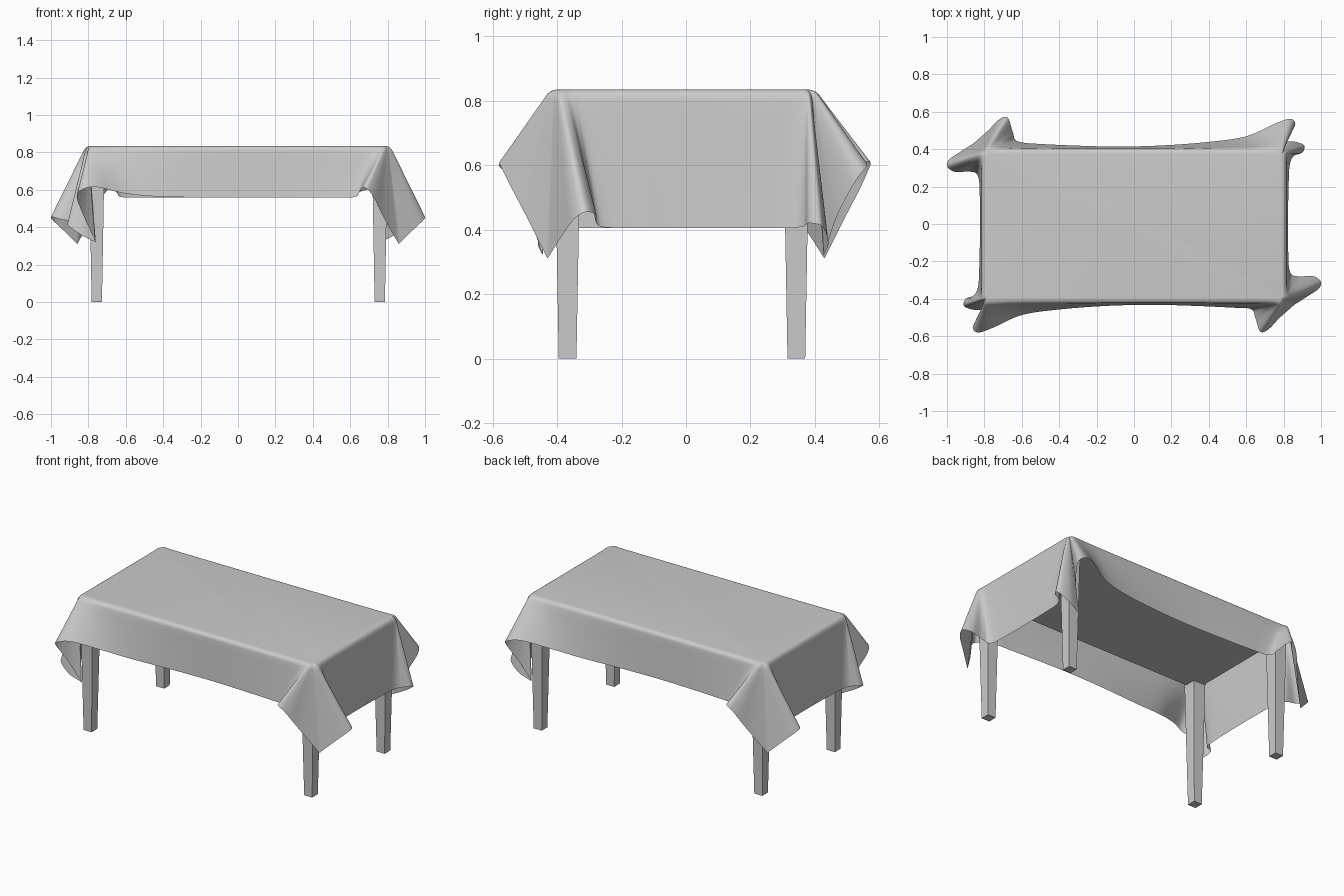
import bpy, bmesh
from mathutils import Vector

if "Cube" in bpy.data.objects:
    bpy.data.objects.remove(bpy.data.objects["Cube"])

W, D, TOP, R = 0.815, 0.412, 0.835, 0.04  # cloth half width, half depth, height, corner radius
YC = -0.01                                # table centre in y

# Hem points: position along the table edge, then hem x, y, z
FRONT = [(-.815, -.76, -.445, .32), (-.81, -.82, -.49, .45), (-.80, -.862, -.55, .56),
         (-.79, -.835, -.58, .60), (-.765, -.755, -.555, .615), (-.62, -.6, -.487, .58),
         (-.4, -.4, -.457, .563), (-.15, -.15, -.438, .56), (.1, .1, -.432, .56),
         (.35, .33, -.438, .56), (.56, .52, -.447, .56), (.70, .625, -.455, .562),
         (.76, .648, -.50, .585), (.785, .675, -.575, .612), (.795, .72, -.562, .57),
         (.805, .78, -.50, .45), (.815, .86, -.43, .31)]
SIDE = [(-.412, .86, -.43, .31), (-.402, .93, -.385, .38), (-.393, .988, -.345, .435),
        (-.385, .999, -.308, .455), (-.37, .955, -.278, .445), (-.345, .875, -.28, .425),
        (-.30, .832, -.25, .407), (-.14, .824, -.1, .405), (.05, .824, .07, .405),
        (.22, .827, .22, .405), (.33, .833, .33, .405), (.375, .855, .38, .41),
        (.39, .90, .40, .42), (.395, .908, .44, .41), (.402, .84, .46, .36),
        (.412, .76, .445, .32)]


def spline(points, steps=8):
    """Catmull-Rom through the points, end point left out."""
    p = [Vector(q) for q in points]
    p = [2 * p[0] - p[1]] + p + [2 * p[-1] - p[-2]]
    out = []
    for i in range(1, len(p) - 2):
        a, b, c, d = p[i - 1:i + 3]
        for k in range(steps):
            t = k / steps
            out.append(0.5 * (2 * b + (c - a) * t + (2 * a - 5 * b + 4 * c - d) * t * t
                              + (3 * b - a - 3 * c + d) * t ** 3))
    return out


def clamp(v, m):
    return max(-m, min(m, v))


def strand(ax, ay, hem):
    """One line of cloth from the table top over the rounded edge to the hem."""
    # the back hem hangs a little closer to the table than the front one
    near = min(1, max(0, (hem.y - .2) / .2)) * min(1, max(0, (hem.x + .75) / .2))
    hem = hem - Vector((0, .018 * near, 0))
    inner = Vector((clamp(ax, W - R), clamp(ay, D - R), 0))
    out = (Vector((ax, ay, 0)) - inner).normalized()
    base = inner + Vector((0, YC, TOP))
    start, edge = base + out * (R - .028), base + out * R
    turn = edge.lerp(hem, .09)
    pts = [start.lerp(edge, t).lerp(edge.lerp(turn, t), t) for t in (0, .2, .4, .6, .8)]
    return pts + [turn.lerp(hem, k / 8) for k in range(9)]


# Tablecloth: half of the rim is described, the other half is turned by 180 degrees
half = [(q[0], -D, Vector(q[1:])) for q in map(list, spline(FRONT))]
half += [(W, q[0], Vector(q[1:])) for q in map(list, spline(SIDE))]
rim = half + [(-x, -y, Vector((-h.x, -h.y, h.z))) for x, y, h in half]
bm = bmesh.new()
cols = [[bm.verts.new(p) for p in strand(*r)] for r in rim]
for i, a in enumerate(cols):
    b = cols[(i + 1) % len(cols)]
    for j in range(len(a) - 1):
        bm.faces.new((a[j], a[j + 1], b[j + 1], b[j]))
bm.faces.new([c[0] for c in cols])
bmesh.ops.remove_doubles(bm, verts=bm.verts[:], dist=1e-5)
bmesh.ops.recalc_face_normals(bm, faces=bm.faces[:])
mesh = bpy.data.meshes.new("tablecloth")
bm.to_mesh(mesh)
bm.free()
for f in mesh.polygons:
    f.use_smooth = True
cloth = bpy.data.objects.new("tablecloth", mesh)
bpy.context.collection.objects.link(cloth)

# Table top under the cloth
bpy.ops.mesh.primitive_cube_add(size=1, location=(0, YC, .797))
board = bpy.context.object
board.name = "table_top"
board.scale = (1.575, .77, .05)

# Four tapered square legs
for x, side in ((-.755, "left"), (.758, "right")):
    for sy, end in ((-1, "front"), (1, "back")):
        bpy.ops.mesh.primitive_cube_add(size=1, location=(x, -.0125 + sy * .355, .39))
        leg = bpy.context.object
        leg.name = f"{end}_{side}_leg"
        for v in leg.data.vertices:
            w = .055 if v.co.z < 0 else .083
            v.co = Vector((v.co.x * w, v.co.y * w, v.co.z * .78))
